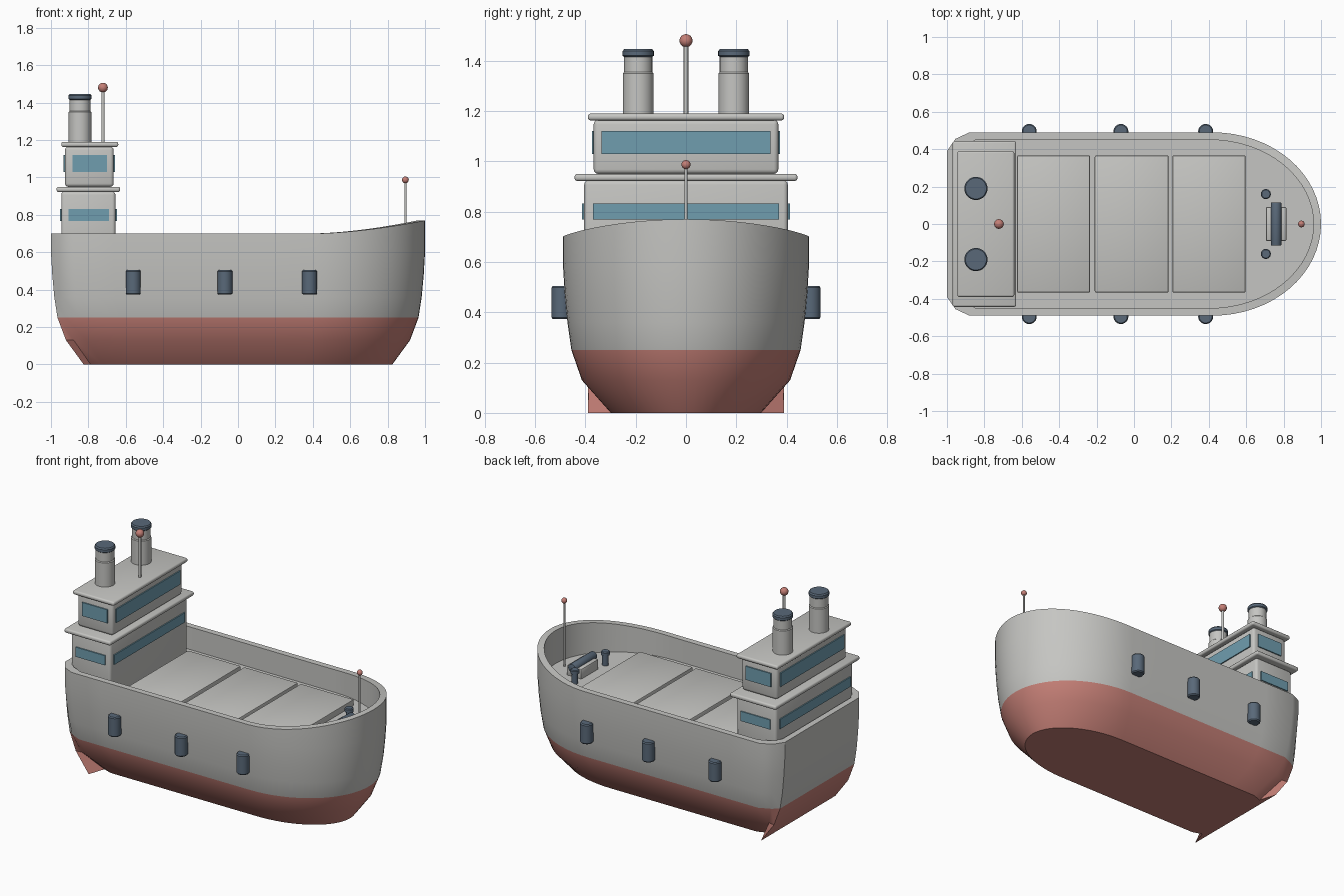
import bpy, bmesh, math

if "Cube" in bpy.data.objects:
    bpy.data.objects.remove(bpy.data.objects["Cube"])


def material(name, rgb):
    m = bpy.data.materials.new(name)
    m.diffuse_color = (*rgb, 1)
    m.use_nodes = True
    m.node_tree.nodes["Principled BSDF"].inputs["Base Color"].default_value = m.diffuse_color
    return m


GREY = material("light_grey", (0.56, 0.56, 0.54))
RED = material("dull_red", (0.55, 0.21, 0.18))
SLATE = material("slate_blue", (0.10, 0.14, 0.19))
GLASS = material("window_blue", (0.16, 0.34, 0.43))


def finish(ob, name, mats, bevel=0.0, segments=2):
    ob.name = name
    for m in mats:
        ob.data.materials.append(m)
    bpy.ops.object.select_all(action='DESELECT')
    ob.select_set(True)
    bpy.context.view_layer.objects.active = ob
    if bevel:
        mod = ob.modifiers.new("bevel", 'BEVEL')
        mod.width, mod.segments, mod.limit_method = bevel, segments, 'ANGLE'
        bpy.ops.object.modifier_apply(modifier="bevel")
    bpy.ops.object.shade_smooth_by_angle(angle=math.radians(32))
    return ob


def box(name, x, y, z, mat, bevel=0.0, segments=2):
    """Box from (min, max) ranges."""
    bpy.ops.mesh.primitive_cube_add(size=1)
    ob = bpy.context.object
    for v in ob.data.vertices:
        v.co = [r[0] + (c + 0.5) * (r[1] - r[0]) for r, c in zip((x, y, z), v.co)]
    return finish(ob, name, [mat], bevel, segments)


def lathe(name, x, y, profile, mat, n=24):
    """Upright turned part from (radius, z) points."""
    bm = bmesh.new()
    rings = [[bm.verts.new((x + r * math.cos(2 * math.pi * i / n),
                            y + r * math.sin(2 * math.pi * i / n), z)) for i in range(n)]
             for r, z in profile]
    for a, b in zip(rings, rings[1:]):
        for i in range(n):
            j = (i + 1) % n
            bm.faces.new((a[i], a[j], b[j], b[i]))
    bm.faces.new(rings[0][::-1])
    bm.faces.new(rings[-1])
    me = bpy.data.meshes.new(name)
    bm.to_mesh(me)
    bm.free()
    ob = bpy.data.objects.new(name, me)
    bpy.context.collection.objects.link(ob)
    return finish(ob, name, [mat])


def ball(name, x, y, z, r, mat):
    bpy.ops.mesh.primitive_uv_sphere_add(segments=20, ring_count=12, radius=r, location=(x, y, z))
    finish(bpy.context.object, name, [mat])


DECK = 0.55

# Hull: half outline from the transom corner round to the stem
half = [(-1.0, 0.39), (-0.955, 0.455), (-0.88, 0.49)]
half += [(-0.88 + 1.3 * i / 6, 0.49) for i in range(1, 6)]
half += [(0.42 + 0.58 * math.sin(t), 0.49 * math.cos(t))
         for t in [math.pi / 2 * i / 16 for i in range(17)]]
outline = half + [(x, -y) for x, y in half[-2::-1]]


def sheer(x):
    return 0.70 + 0.07 * max(0, (x - 0.4) / 0.6) ** 1.7


# (height or None for the sheer line, x scale, y scale, transom half width)
levels = [(0, 0.825, 0.61, 0.39), (0.13, 0.92, 0.845, 0.39), (0.25, 0.965, 0.93, 0.39),
          (0.36, 0.982, 0.962, 0.39), (0.48, 0.993, 0.985, 0.39), (0.60, 1, 1, 0.39),
          (None, 1, 1, 0.39), (None, 0.96, 0.918, 0.36), (DECK, 0.96, 0.918, 0.36)]
bm = bmesh.new()
rings = []
for z, sx, sy, tw in levels:
    ring = []
    for i, (x, y) in enumerate(outline):
        corner = i in (0, len(outline) - 1)
        yy = math.copysign(tw, y) if corner else y * sy
        ring.append(bm.verts.new((x * sx, yy, sheer(x) if z is None else z)))
    rings.append(ring)
n = len(outline)
for k, (a, b) in enumerate(zip(rings, rings[1:])):
    for i in range(n):
        j = (i + 1) % n
        bm.faces.new((a[i], a[j], b[j], b[i])).material_index = 1 if k < 2 else 0
bm.faces.new(rings[0]).material_index = 1
bm.faces.new(rings[-1])
bmesh.ops.recalc_face_normals(bm, faces=bm.faces)
me = bpy.data.meshes.new("hull")
bm.to_mesh(me)
bm.free()
hull = bpy.data.objects.new("hull", me)
bpy.context.collection.objects.link(hull)
finish(hull, "hull", [GREY, RED])

# Cargo hatch covers
for i, (x0, x1) in enumerate([(-0.625, -0.235), (-0.21, 0.185), (0.205, 0.597)]):
    box(f"hatch_cover_{i + 1}", (x0, x1), (-0.367, 0.367), (DECK - 0.01, DECK + 0.04), GREY, 0.008)

# Bridge tower: two decks, each with a roof slab and windows on four sides
decks = [("lower", (-0.945, -0.655), 0.405, (DECK - 0.01, 0.925), (-0.97, -0.63), 0.443,
          (0.922, 0.95), (0.768, 0.832), (-0.905, -0.69), 0.37),
         ("upper", (-0.925, -0.665), 0.367, (0.95, 1.165), (-0.945, -0.64), 0.39,
          (1.163, 1.19), (1.03, 1.12), (-0.885, -0.70), 0.335)]
for name, bx, by, bz, rx, ry, rz, wz, wx, wy in decks:
    box(name + "_cabin", bx, (-by, by), bz, GREY, 0.018, 3)
    box(name + "_roof", rx, (-ry, ry), rz, GREY, 0.011, 3)
    for s in (-1, 1):
        side = sorted((s * (by - 0.002), s * (by + 0.0075)))
        box(name + "_side_window", wx, side, wz, GLASS)
    box(name + "_front_window", (bx[1] - 0.002, bx[1] + 0.0075), (-wy, wy), wz, GLASS)
    box(name + "_rear_window", (bx[0] - 0.0075, bx[0] + 0.002), (-wy, wy), wz, GLASS)

# Funnels with dark caps
for s in (-1, 1):
    y = 0.19 * s
    lathe("funnel", -0.845, y, [(0.061, 1.18), (0.061, 1.35), (0.056, 1.355), (0.056, 1.42)], GREY, 32)
    lathe("funnel_cap", -0.845, y, [(0.056, 1.415), (0.062, 1.42), (0.062, 1.438), (0.056, 1.446)], SLATE, 32)

# Masts with ball lights
for name, x, z0, z1, r, br in [("main", -0.722, 1.18, 1.48, 0.009, 0.026),
                               ("bow", 0.895, DECK, 0.987, 0.006, 0.018)]:
    lathe(name + "_mast", x, 0, [(r, z0), (r, z1)], GREY, 12)
    ball(name + "_mast_light", x, 0, z1, br, RED)

# Side fenders
for x in (-0.56, -0.07, 0.383):
    for s in (-1, 1):
        lathe("fender", x, 0.495 * s, [(0.034, 0.373), (0.04, 0.38), (0.04, 0.498), (0.034, 0.505)], SLATE)

# Anchor winch on the foredeck
box("winch_base", (0.705, 0.815), (-0.092, 0.092), (DECK - 0.01, 0.615), GREY, 0.01)
bpy.ops.mesh.primitive_cylinder_add(vertices=24, radius=0.028, depth=0.23,
                                    location=(0.76, 0, 0.615), rotation=(math.pi / 2, 0, 0))
finish(bpy.context.object, "winch_drum", [SLATE], 0.004)

# Mooring bollards
for s in (-1, 1):
    lathe("bollard", 0.705, 0.16 * s,
          [(0.02, DECK - 0.01), (0.02, 0.615), (0.027, 0.618), (0.027, 0.638), (0.022, 0.643)], SLATE, 16)
